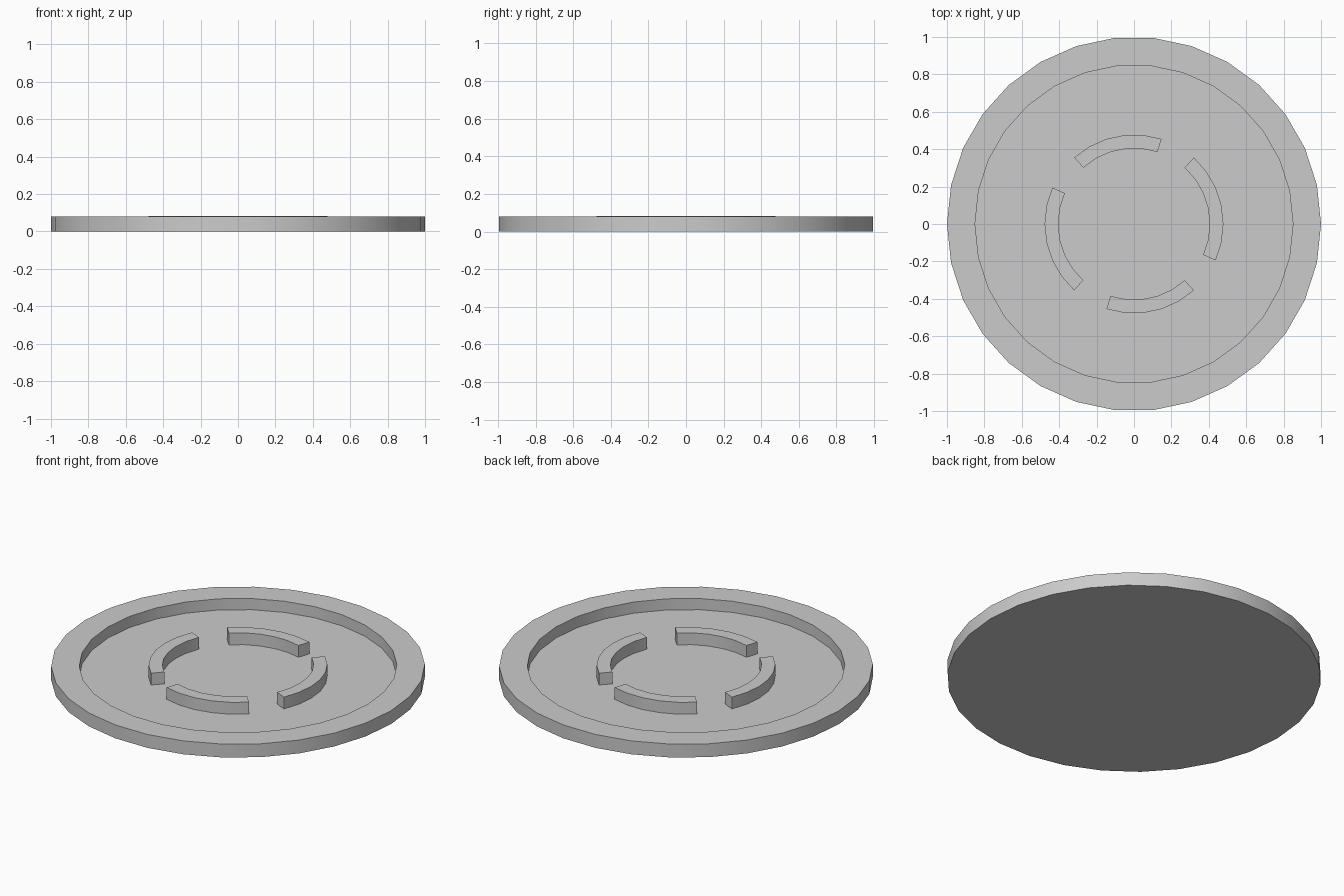
import bpy, bmesh
from math import cos, sin, radians

if "Cube" in bpy.data.objects:
    bpy.data.objects.remove(bpy.data.objects["Cube"])

STEP = 12          # degrees per side, 30-sided dish
FLOOR = 0.013


def finish(name, bm):
    bmesh.ops.recalc_face_normals(bm, faces=bm.faces)
    me = bpy.data.meshes.new(name)
    bm.to_mesh(me)
    bm.free()
    ob = bpy.data.objects.new(name, me)
    bpy.context.collection.objects.link(ob)
    bpy.ops.object.select_all(action='DESELECT')
    ob.select_set(True)
    bpy.context.view_layer.objects.active = ob
    bpy.ops.object.shade_smooth_by_angle(angle=radians(30))
    return ob


def polar(bm, r, z, deg):
    a = radians(deg)
    return bm.verts.new((r * cos(a), r * sin(a), z))


# Dish: solid disc with a raised outer rim, built from stacked rings
bm = bmesh.new()
profile = [(1.0, 0.0), (1.0, 0.079), (0.85, 0.079), (0.85, FLOOR)]
rings = [[polar(bm, r, z, d) for d in range(0, 360, STEP)] for r, z in profile]
n = len(rings[0])
for lo, hi in zip(rings, rings[1:]):
    for i in range(n):
        j = (i + 1) % n
        bm.faces.new((lo[i], lo[j], hi[j], hi[i]))
bm.faces.new(rings[0])
bm.faces.new(rings[-1])
finish("dish", bm)


# Curved ridges: a rectangular section swept along an arc on the dish floor
def ridge(name, start, end):
    bm = bmesh.new()
    section = [(0.405, FLOOR), (0.478, FLOOR), (0.478, 0.083), (0.405, 0.083)]
    cuts = [[polar(bm, r, z, d) for r, z in section]
            for d in range(start, end + 1, STEP)]
    for a, b in zip(cuts, cuts[1:]):
        for i in range(4):
            j = (i + 1) % 4
            bm.faces.new((a[i], a[j], b[j], b[i]))
    bm.faces.new(cuts[0])
    bm.faces.new(cuts[-1])
    finish(name, bm)


for name, start, end in [("back_ridge", 72, 132), ("left_ridge", 156, 228),
                         ("front_ridge", 252, 312), ("right_ridge", 336, 408)]:
    ridge(name, start, end)
